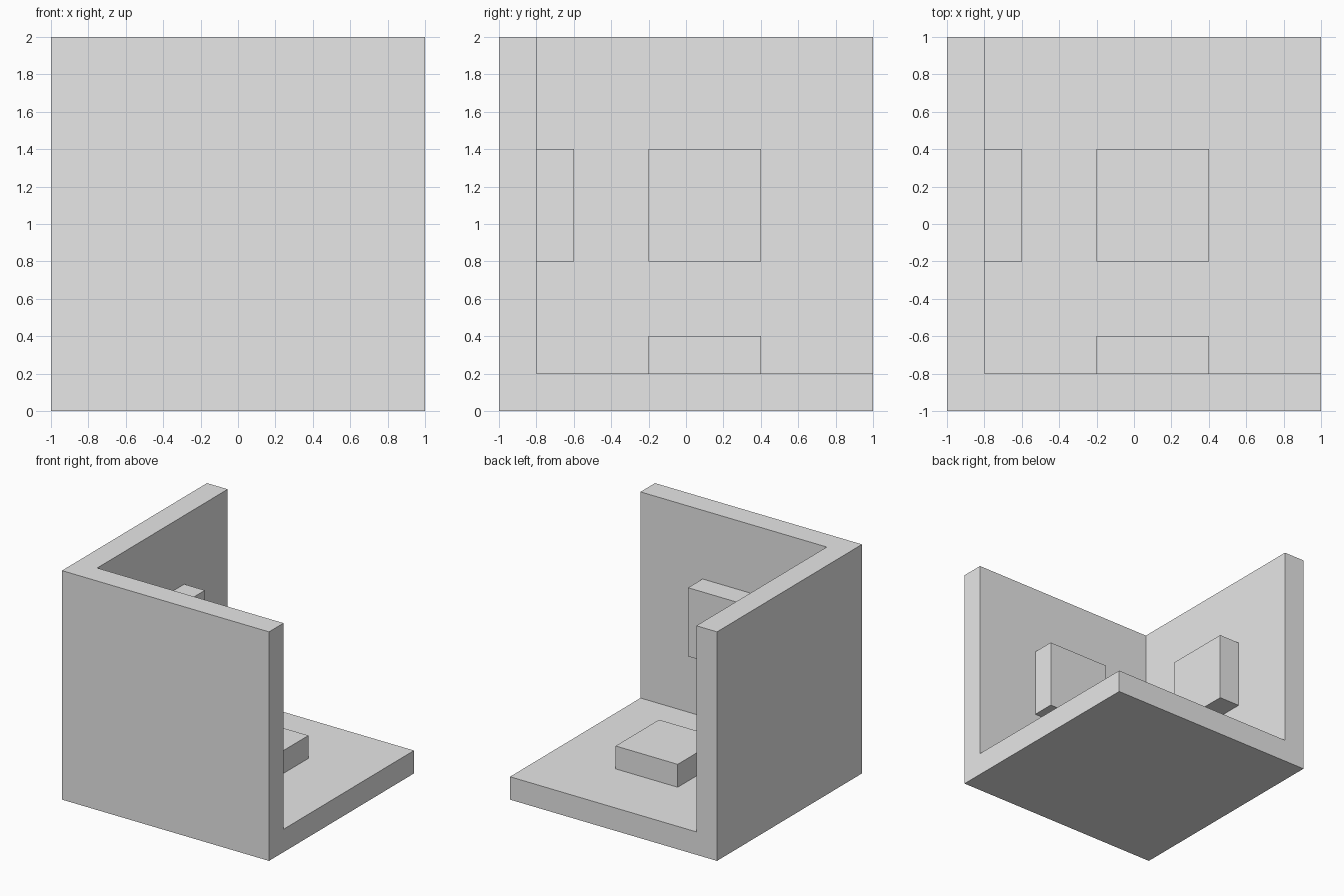
import bpy
from mathutils import Vector

default = bpy.data.objects.get("Cube")
if default:
    bpy.data.objects.remove(default, do_unlink=True)

grey = bpy.data.materials.new("light grey")
grey.use_nodes = True
colour = (0.8, 0.8, 0.8, 1)
grey.diffuse_color = colour
grey.node_tree.nodes["Principled BSDF"].inputs["Base Color"].default_value = colour


def box(name, low, high):
    """Axis-aligned box between two opposite corners."""
    low, high = Vector(low), Vector(high)
    bpy.ops.mesh.primitive_cube_add(size=1, location=(low + high) / 2)
    obj = bpy.context.object
    obj.name = obj.data.name = name
    obj.scale = high - low
    bpy.ops.object.transform_apply(location=False, rotation=False, scale=True)
    obj.data.materials.append(grey)
    return obj


def combine(target, tool, operation):
    """Apply a boolean and discard the tool object."""
    tool.hide_render = True
    mod = target.modifiers.new(operation.lower(), "BOOLEAN")
    mod.operation, mod.solver, mod.object = operation, "EXACT", tool
    bpy.context.view_layer.objects.active = target
    bpy.ops.object.modifier_apply(modifier=mod.name)
    bpy.data.objects.remove(tool, do_unlink=True)


# Floor and two walls: a cube with one corner hollowed out
corner = box("corner_block", (-1, -1, 0), (1, 1, 2))
combine(corner, box("hollow", (-0.8, -0.8, 0.2), (1.2, 1.2, 2.2)), "DIFFERENCE")

# One square pad on each inner face, rooted inside the slab
for axis, name in enumerate(("side_pad", "front_pad", "floor_pad")):
    low, high = Vector((-0.2, -0.2, 0.8)), Vector((0.4, 0.4, 1.4))
    inner = 0.2 if axis == 2 else -0.8
    low[axis], high[axis] = inner - 0.1, inner + 0.2
    combine(corner, box(name, low, high), "UNION")
